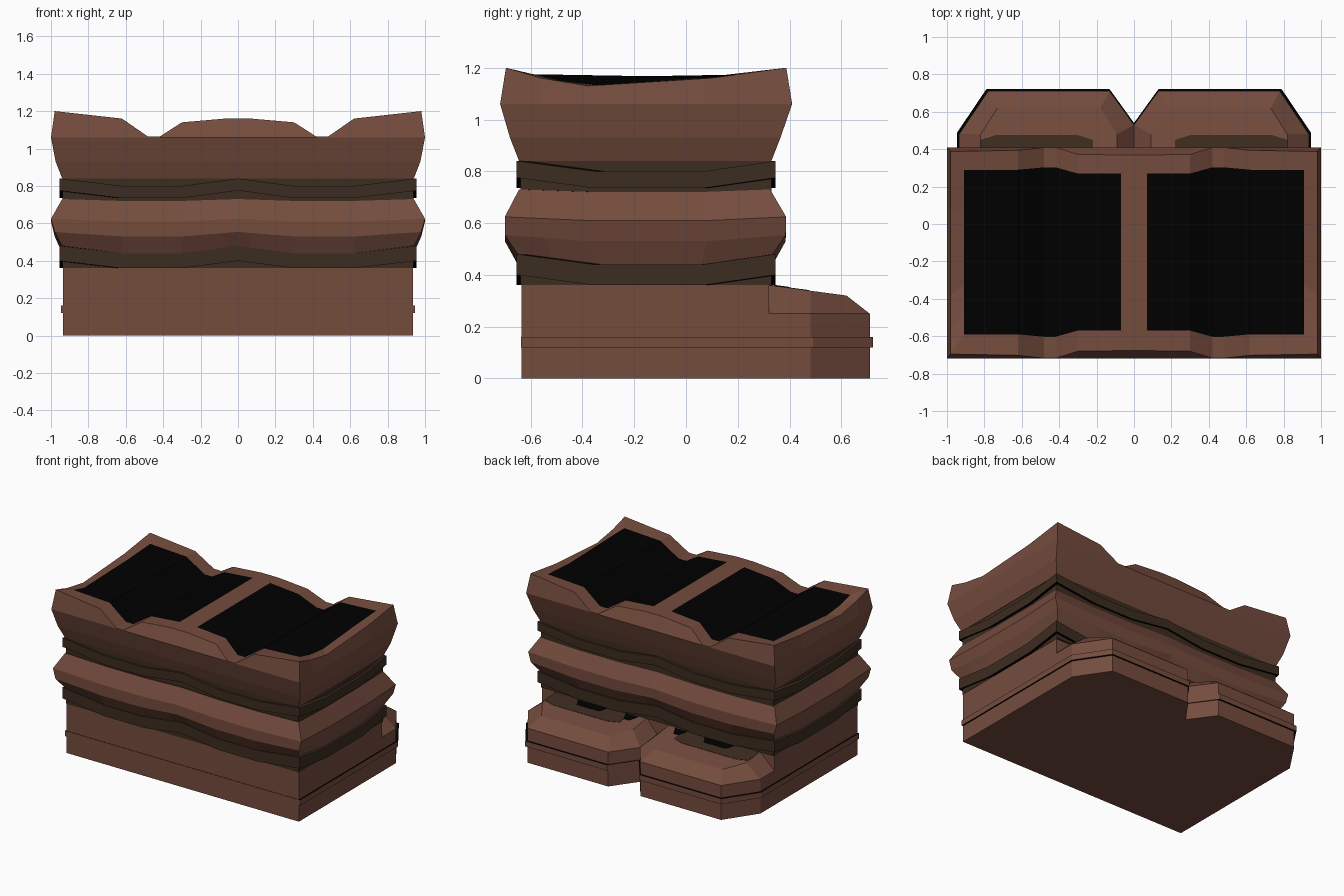
import bpy
import bmesh

cube = bpy.data.objects.get("Cube")
if cube:
    bpy.data.objects.remove(cube)


def make_material(name, color):
    mat = bpy.data.materials.new(name)
    mat.use_nodes = True
    mat.diffuse_color = (*color, 1)
    mat.node_tree.nodes["Principled BSDF"].inputs["Base Color"].default_value = (*color, 1)
    return mat


MATERIALS = [make_material("warm brown", (0.178, 0.072, 0.048)),
             make_material("dark brown", (0.046, 0.025, 0.014)),
             make_material("black", (0, 0, 0))]
BROWN, DARK, BLACK = range(3)

# Stations along the wide sides (half) and the short sides
HALF = [0.07, 0.3, 0.42, 0.48, 0.62, 1]
WIDE = [-u for u in reversed(HALF)] + [0] + HALF
SHORT = [0, 0.14, 0.3, 0.72, 1]
INNER_SHORT = len(SHORT) - 2


def cap_wavy(bm, loop, colour, middle):
    """Close a wavy loop with strips from front to back; middle colours the centre."""
    n = len(WIDE)
    front, back = loop[:n], loop[n + INNER_SHORT:2 * n + INNER_SHORT][::-1]
    for i in range(n - 1):
        right = loop[n:n + INNER_SHORT] if i == n - 2 else []
        left = loop[-INNER_SHORT:] if i == 0 else []
        face = bm.faces.new([front[i], front[i + 1], *right, back[i + 1], back[i], *left])
        central = abs(WIDE[i] + WIDE[i + 1]) < 0.1
        face.material_index = middle if central else colour


def cap_flat(bm, loop, colour, middle):
    bm.faces.new(loop).material_index = colour


def loft(name, rings, strips, bottom, top, cap=cap_flat, middle=BROWN):
    """Bridge equal-length rings; strips, bottom and top give the colours."""
    bm = bmesh.new()
    loops = [[bm.verts.new(p) for p in ring] for ring in rings]
    n = len(loops[0])
    for a, b, colour in zip(loops, loops[1:], strips):
        for i in range(n):
            j = (i + 1) % n
            bm.faces.new((a[i], a[j], b[j], b[i])).material_index = colour
    cap(bm, loops[0], bottom, bottom)
    cap(bm, loops[-1], top, middle)
    bmesh.ops.recalc_face_normals(bm, faces=bm.faces[:])
    mesh = bpy.data.meshes.new(name)
    bm.to_mesh(mesh)
    bm.free()
    for mat in MATERIALS:
        mesh.materials.append(mat)
    obj = bpy.data.objects.new(name, mesh)
    bpy.context.collection.objects.link(obj)


def block(name, x, y0, y1, z0, z1, colour):
    outline = [(-x, y0), (x, y0), (x, y1), (-x, y1)]
    loft(name, [[(*p, z) for p in outline] for z in (z0, z1)], [colour], colour, colour)


def lerp_table(table, t):
    for (t0, v0), (t1, v1) in zip(table, table[1:]):
        if t <= t1:
            return v0 + (v1 - v0) * (t - t0) / (t1 - t0)
    return table[-1][1]


# Height tables for wide and short sides
WAVE = ([(0, 0.04), (0.3, 0), (0.62, 0), (1, 0.04)],
        [(0, 0.04), (0.3, 0), (0.72, 0), (1, 0.04)])


def rim_table(corner, near_corner):
    return ([(0, 1.16), (0.07, 1.16), (0.3, 1.14), (0.42, 1.063), (0.48, 1.063),
             (0.62, 1.16), (1, corner)],
            [(0, corner), (0.14, near_corner), (0.3, 1.13), (0.72, 1.16), (1, corner)])


def level(u):
    return 0


def ring(hx, y0, y1, z, amount=0, table=WAVE, bend=level):
    """Rectangular loop whose height follows a table; bend shapes the wide sides."""
    def wide(u, y, out):
        x = u * hx if abs(u) == 1 else u
        return (x, y + out * bend(abs(u)), z + amount * lerp_table(table[0], abs(u)))

    def short(v, x):
        return (x, y0 + v * (y1 - y0), z + amount * lerp_table(table[1], v))

    pts = [wide(u, y0, -1) for u in WIDE]
    pts += [short(v, hx) for v in SHORT[1:-1]]
    pts += [wide(u, y1, 1) for u in reversed(WIDE)]
    pts += [short(v, -hx) for v in reversed(SHORT[1:-1])]
    return pts


# Base with two rear lobes, and the thin trim running round it
half = [(0.935, -0.635), (0.935, 0.48), (0.78, 0.71), (0.13, 0.71)]
outline = half + [(0, 0.53)] + [(-x, y) for x, y in reversed(half)]
loft("base", [[(*p, z) for p in outline] for z in (0, 0.25)], [BROWN], BROWN, BROWN)
block("base_upper", 0.935, -0.635, 0.32, 0.2, 0.36, BROWN)
trim = [(x * 1.011, -0.4 + (y + 0.4) * 1.011) for x, y in outline]
loft("base_trim", [[(*p, z) for p in trim] for z in (0.12, 0.16)], [BROWN], BLACK, BLACK)


# Sloping caps of the rear lobes with dark stains under the band
def slope(y):
    return 0.36 - 0.04 * (y - 0.32) / 0.3


lower = [(0, 0.32), (0.935, 0.32), (0.935, 0.48), (0.78, 0.71), (0.13, 0.71), (0, 0.53)]
upper = [(0.09, 0.32), (0.82, 0.32), (0.82, 0.48), (0.73, 0.62), (0.18, 0.62), (0.09, 0.48)]
stain = [(0.22, 0.32), (0.82, 0.32), (0.82, 0.45), (0.74, 0.475), (0.3, 0.475), (0.22, 0.45)]
for side, s in (("left", 1), ("right", -1)):
    def plate(name, points, height, colour):
        loft(side + name, [[(s * x, y, slope(y) + dz) for x, y in points]
                           for dz in (-0.002, height)], [colour], colour, colour)

    loft(side + "_lobe_cap",
         [[(s * x, y, 0.25) for x, y in lower], [(s * x, y, slope(y)) for x, y in upper]],
         [BROWN], BROWN, BROWN)
    plate("_lobe_stain", stain, 0.002, DARK)
    for label, x0, x1 in (("small", 0.15, 0.25), ("wide", 0.39, 0.63)):
        plate("_" + label + "_spot",
              [(x0, 0.34), (x1, 0.34), (x1 - 0.03, 0.4), (x0 + 0.03, 0.4)], 0.004, BLACK)

# Dark cores and the wavy bands wrapped round them
for name, z0, z1, bottom, top in (("lower", 0.36, 0.48, 0.36, 0.44),
                                  ("upper", 0.71, 0.845, 0.735, 0.80)):
    block(name + "_core", 0.937, -0.64, 0.33, z0, z1, DARK)
    loft(name + "_band",
         [ring(0.955, -0.655, 0.345, z, 1) for z in (bottom, top)],
         [DARK], BLACK, DARK, cap_wavy, DARK)

# Bulging middle cushion
loft("middle_cushion",
     [ring(0.94, -0.65, 0.335, 0.44, 1),
      ring(0.98, -0.70, 0.385, 0.53, 0.6),
      ring(1.0, -0.70, 0.387, 0.61, 0.35),
      ring(0.94, -0.645, 0.325, 0.72, 0.25)],
     [BROWN] * 3, BROWN, DARK, cap_wavy, DARK)

# Flared top tray with a scalloped rim, two black panels and a divider
OUTER_RIM, INNER_RIM = rim_table(1.2, 1.16), rim_table(1.175, 1.145)
OPENING = [(0, -0.02), (0.3, -0.02), (0.42, 0.013), (0.48, 0.013), (0.62, 0), (1, 0)]


def opening(u):
    return lerp_table(OPENING, u)


def rim_edge(u):
    return -0.16 * (lerp_table(OUTER_RIM[0], u) - 1.06) - (0.025 if u <= 0.3 else 0)


loft("top_tray",
     [ring(0.94, -0.645, 0.33, 0.84),
      ring(0.975, -0.68, 0.365, 0.93),
      ring(1.0, -0.718, 0.41, 1.06),
      ring(0.98, -0.718, 0.41, 0, 1, OUTER_RIM, rim_edge),
      ring(0.91, -0.59, 0.29, 0, 1, INNER_RIM, opening)],
     [BROWN] * 4, BROWN, BLACK, cap_wavy, BROWN)
